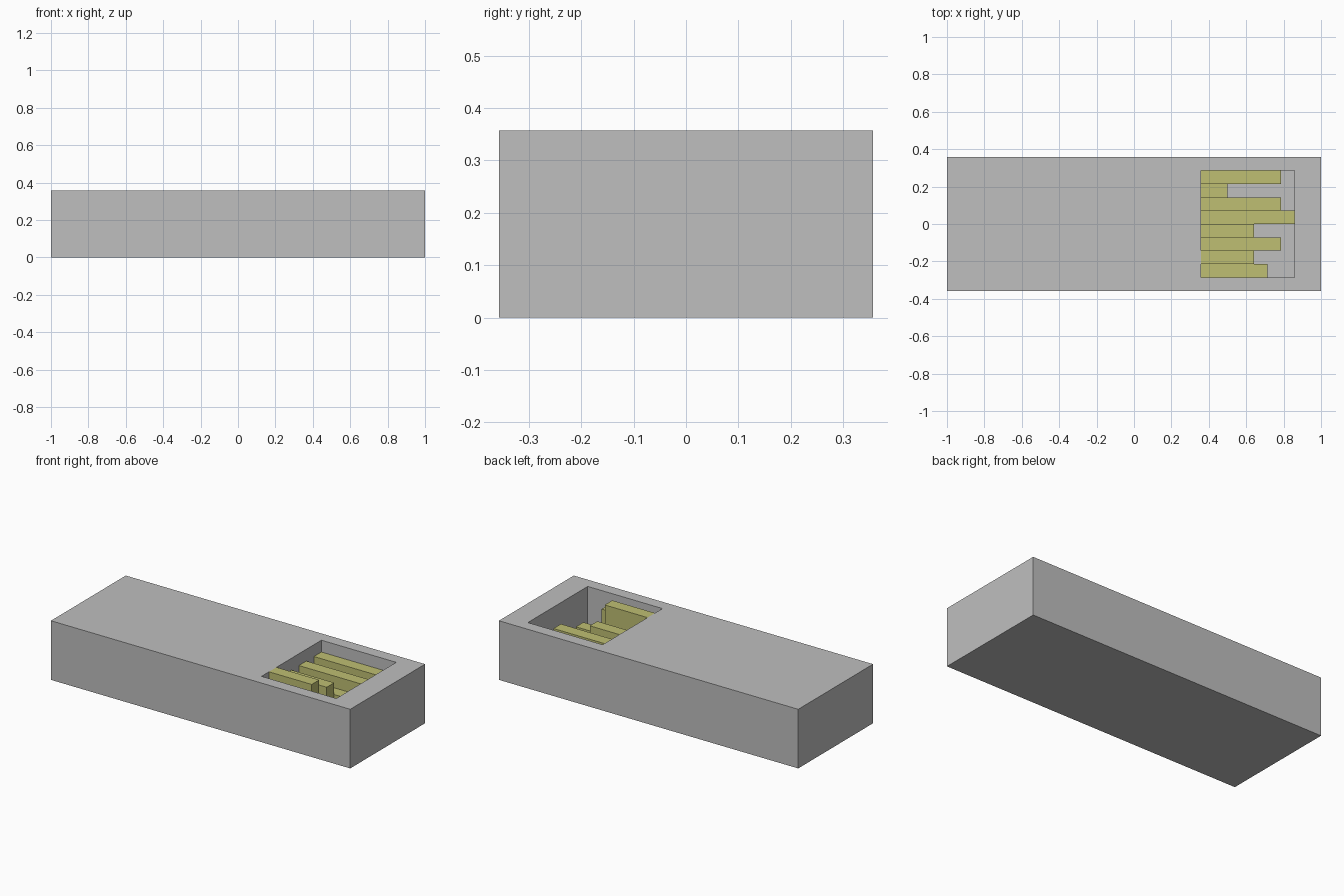
import bpy
import bmesh

if "Cube" in bpy.data.objects:
    bpy.data.objects.remove(bpy.data.objects["Cube"], do_unlink=True)

U = 1 / 14                      # module: the block is 28 x 10 x 5 modules
HX, HY, HZ = 14 * U, 5 * U, 5 * U
PX0, PX1, PY = 5 * U, 12 * U, 4 * U   # pocket limits
FLOOR = U                       # pocket floor height


def material(name, rgb):
    m = bpy.data.materials.new(name)
    m.use_nodes = True
    m.diffuse_color = (*rgb, 1)
    m.node_tree.nodes["Principled BSDF"].inputs["Base Color"].default_value = (*rgb, 1)
    return m


grey = material("grey", (0.52, 0.52, 0.52))
yellow = material("pale_yellow", (0.52, 0.52, 0.17))


def add_object(name, bm, mat):
    mesh = bpy.data.meshes.new(name)
    bm.to_mesh(mesh)
    bm.free()
    mesh.materials.append(mat)
    obj = bpy.data.objects.new(name, mesh)
    bpy.context.collection.objects.link(obj)
    return obj


def box_bmesh(x0, x1, y0, y1, z0, z1):
    bm = bmesh.new()
    bmesh.ops.create_cube(bm, size=1)
    for v in bm.verts:
        v.co = (x1 if v.co.x > 0 else x0,
                y1 if v.co.y > 0 else y0,
                z1 if v.co.z > 0 else z0)
    return bm


# Block: inset the top face to the pocket outline, then sink it to the floor
bm = box_bmesh(-HX, HX, -HY, HY, 0, HZ)
top = max(bm.faces, key=lambda f: f.calc_center_median().z)
bmesh.ops.inset_individual(bm, faces=[top], thickness=U)
for v in top.verts:
    v.co.x = PX1 if v.co.x > 0 else PX0
    v.co.y = PY if v.co.y > 0 else -PY
bmesh.ops.inset_individual(bm, faces=[top], thickness=0)
for v in top.verts:
    v.co.z = FLOOR
bmesh.ops.recalc_face_normals(bm, faces=bm.faces)
add_object("block", bm, grey)

# Bars in the pocket, front to back: (length, drop below the rim) in modules
bars = [(5, 1), (4, 0), (6, 2), (4, 1), (7, 2), (6, 1), (2, 2), (6, 1)]
for i, (length, drop) in enumerate(bars):
    y = -PY + i * U
    bar = box_bmesh(PX0, PX0 + length * U, y, y + U, FLOOR, HZ - drop * U)
    add_object(f"bar_{i + 1}", bar, yellow)
